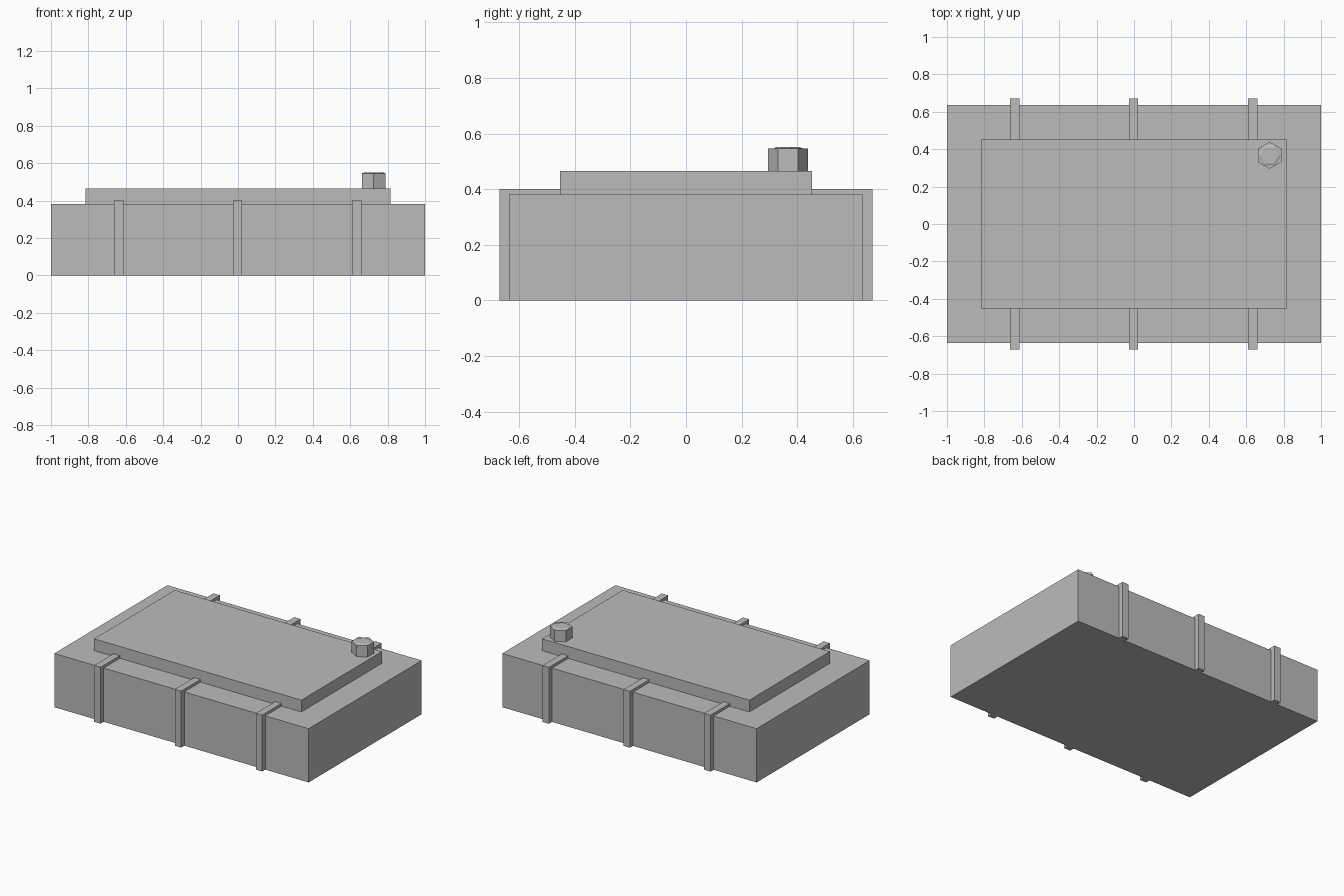
import bpy, bmesh, math

if "Cube" in bpy.data.objects:
    bpy.data.objects.remove(bpy.data.objects["Cube"])

grey = bpy.data.materials.new("plain_grey")
grey.diffuse_color = (0.5, 0.5, 0.5, 1)
grey.use_nodes = True
grey.node_tree.nodes["Principled BSDF"].inputs["Base Color"].default_value = grey.diffuse_color


def loft(name, rings):
    """Solid through equal-sized rings of points, capped at both ends."""
    bm = bmesh.new()
    loops = [[bm.verts.new(p) for p in ring] for ring in rings]
    n = len(loops[0])
    for a, b in zip(loops, loops[1:]):
        for i in range(n):
            j = (i + 1) % n
            bm.faces.new((a[i], a[j], b[j], b[i]))
    bm.faces.new(loops[0][::-1])
    bm.faces.new(loops[-1])
    bmesh.ops.recalc_face_normals(bm, faces=bm.faces)
    mesh = bpy.data.meshes.new(name)
    bm.to_mesh(mesh)
    bm.free()
    mesh.materials.append(grey)
    obj = bpy.data.objects.new(name, mesh)
    bpy.context.collection.objects.link(obj)
    return obj


def slab(name, hx, hy, z0, z1):
    corners = [(-hx, -hy), (hx, -hy), (hx, hy), (-hx, hy)]
    return loft(name, [[(x, y, z) for x, y in corners] for z in (z0, z1)])


# Main box and raised lid plate
BODY_Y, BODY_Z, LID_Y = 0.635, 0.382, 0.453
slab("body", 1.0, BODY_Y, 0, BODY_Z)
slab("lid_plate", 0.815, LID_Y, BODY_Z, 0.466)

# Bent straps: up each long side, then over the rim to the lid
profile = [(BODY_Y, 0), (0.67, 0), (0.67, 0.401),
           (LID_Y, 0.401), (LID_Y, BODY_Z), (BODY_Y, BODY_Z)]
for side, label in ((-1, "front"), (1, "back")):
    for i, cx in enumerate((-0.637, -0.003, 0.634)):
        loft(f"{label}_strap_{i + 1}",
             [[(cx + dx, side * y, z) for y, z in profile] for dx in (-0.025, 0.025)])


# Hexagonal cap with a shallow crown turned by half a side
def hexagon(radius, z, turn=0):
    return [(0.725 + radius * math.cos(math.radians(30 + turn + 60 * i)),
             0.367 + radius * math.sin(math.radians(30 + turn + 60 * i)), z)
            for i in range(6)]


loft("filler_cap", [hexagon(0.072, 0.466), hexagon(0.072, 0.546)])
loft("cap_crown", [hexagon(0.0625, 0.546, 30), hexagon(0.05, 0.551, 30)])
